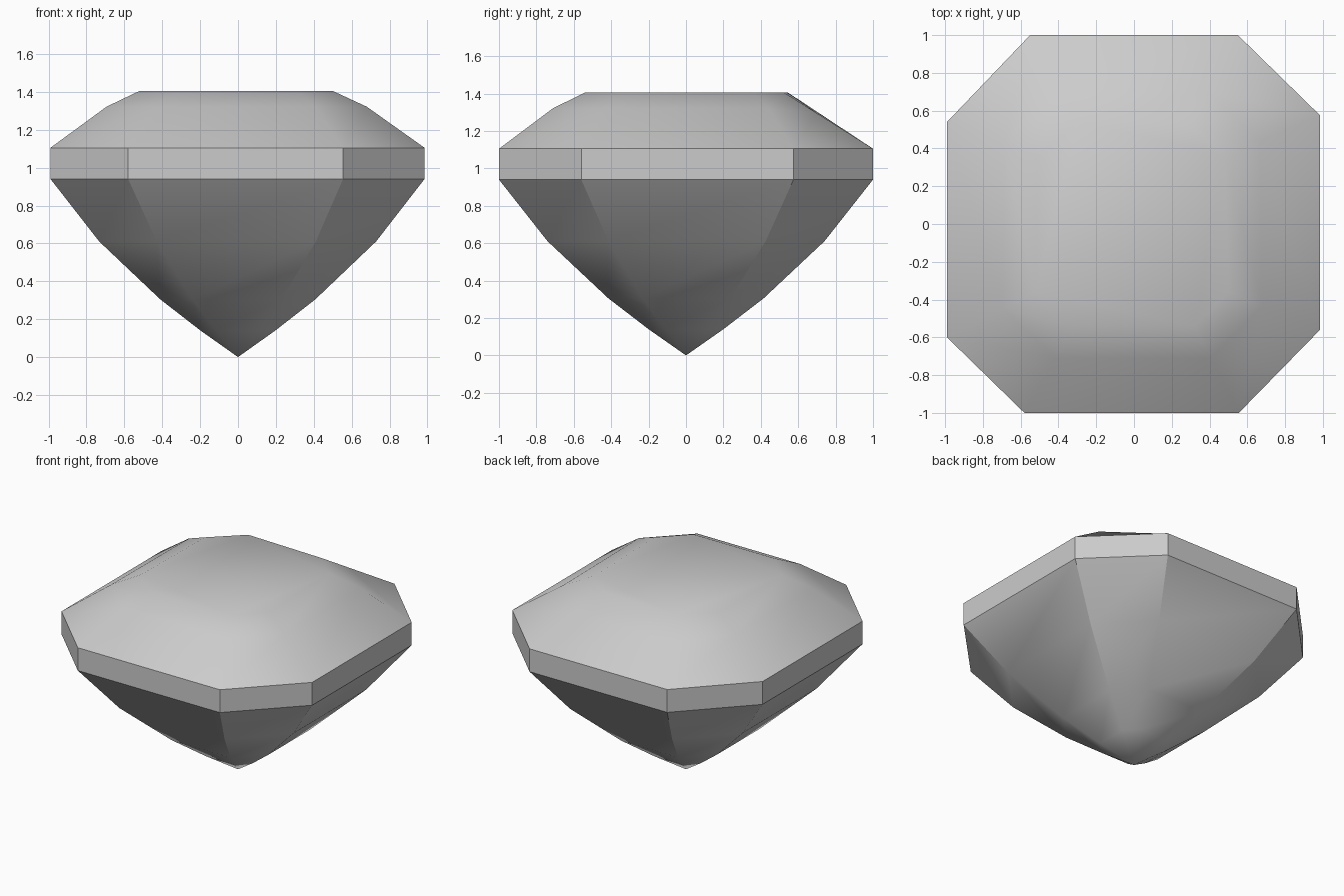
import bpy
import bmesh
import math

cube = bpy.data.objects.get("Cube")
if cube:
    bpy.data.objects.remove(cube, do_unlink=True)

# Slightly uneven eight-sided outlines, in the same corner order
GIRDLE = [(-0.58, -1), (0.555, -1), (0.985, -0.56), (0.985, 0.575),
          (0.55, 1), (-0.55, 1), (-0.99, 0.54), (-0.99, -0.6)]
TABLE = [(-0.32, -0.54), (0.32, -0.54), (0.5, -0.36), (0.48, 0.36),
         (0.3, 0.525), (-0.3, 0.545), (-0.51, 0.35), (-0.52, -0.36)]
GIRDLE_LOW, GIRDLE_HIGH, TABLE_Z = 0.94, 1.105, 1.405
BACK = (4, 5)

bm = bmesh.new()


def ring(outline, z, scale=1.0):
    return [bm.verts.new((x * scale, y * scale, z)) for x, y in outline]


def bridge(low, high):
    for i in range(len(low)):
        j = (i + 1) % len(low)
        bm.faces.new((low[i], low[j], high[j], high[i]))


# Pavilion: rings growing from the point up to the girdle
apex = bm.verts.new((0, 0, 0))
rings = [ring(GIRDLE, z, s) for z, s in ((0.14, 0.2), (0.305, 0.415), (0.61, 0.74))]
rings.append(ring(GIRDLE, GIRDLE_LOW))
rings.append(ring(GIRDLE, GIRDLE_HIGH))

# Crown: a raised shoulder ring, left straight along the back facet
shoulder = []
for i, (g, t) in enumerate(zip(GIRDLE, TABLE)):
    f = 0.63
    z = GIRDLE_HIGH + (TABLE_Z - GIRDLE_HIGH) * f
    bulge = 0.0 if i in BACK else 0.028
    shoulder.append(bm.verts.new((g[0] + (t[0] - g[0]) * f,
                                  g[1] + (t[1] - g[1]) * f, z + bulge)))
rings.append(shoulder)
rings.append(ring(TABLE, TABLE_Z))

for low, high in zip(rings, rings[1:]):
    bridge(low, high)
for i in range(len(GIRDLE)):
    bm.faces.new((apex, rings[0][(i + 1) % len(GIRDLE)], rings[0][i]))
bm.faces.new(rings[-1])
bmesh.ops.recalc_face_normals(bm, faces=bm.faces)

mesh = bpy.data.meshes.new("cut_gem")
bm.to_mesh(mesh)
bm.free()
gem = bpy.data.objects.new("cut_gem", mesh)
bpy.context.collection.objects.link(gem)

# Single pale grey colour
grey = bpy.data.materials.new("pale_grey")
grey.use_nodes = True
color = (0.6, 0.6, 0.6, 1)
grey.diffuse_color = color
for node in grey.node_tree.nodes:
    if node.type == 'BSDF_PRINCIPLED':
        node.inputs["Base Color"].default_value = color
mesh.materials.append(grey)

# Soft facets, crisp girdle
bpy.ops.object.select_all(action='DESELECT')
gem.select_set(True)
bpy.context.view_layer.objects.active = gem
bpy.ops.object.shade_smooth_by_angle(angle=math.radians(30))
